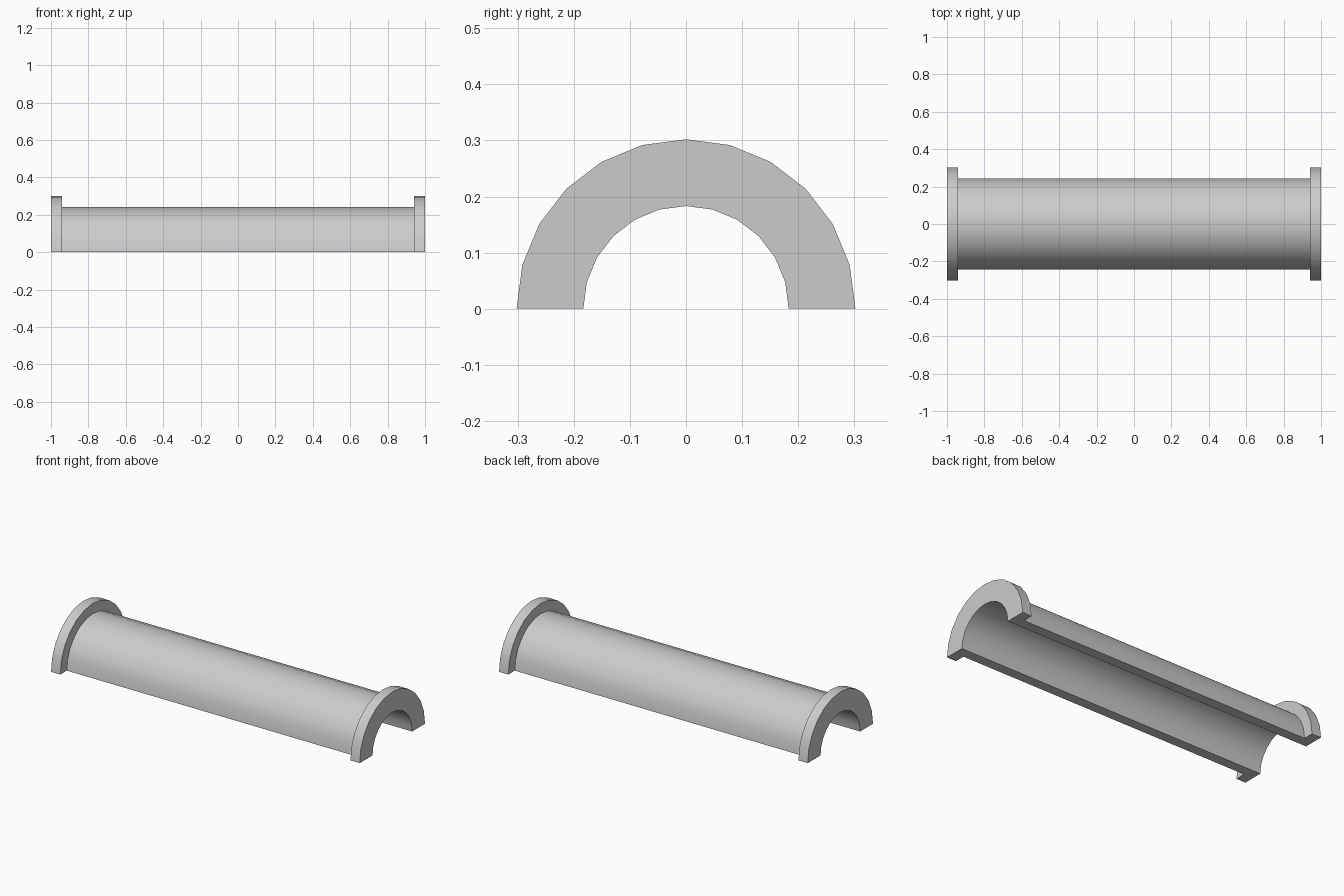
import bpy, bmesh, math
from mathutils import Vector

cube = bpy.data.objects.get("Cube")
if cube:
    bpy.data.objects.remove(cube, do_unlink=True)

BORE, TUBE, FLANGE = 0.183, 0.242, 0.302   # radii
END, SHOULDER = 1.0, 0.94                  # distances along x
SEGMENTS = 12

grey = bpy.data.materials.new("plain grey")
grey.use_nodes = True
colour = (0.6, 0.6, 0.6, 1)
grey.diffuse_color = colour
grey.node_tree.nodes["Principled BSDF"].inputs["Base Color"].default_value = colour

# Wall section: bore, flange, step down to the tube, mirrored to the other end
half = [(END, BORE), (END, FLANGE), (SHOULDER, FLANGE), (SHOULDER, TUBE)]
section = half + [(-x, r) for x, r in reversed(half)]

# Sweep the section through a half turn, with flat cut faces on the ground
bm = bmesh.new()
rings = []
for i in range(SEGMENTS + 1):
    a = math.pi * i / SEGMENTS
    rings.append([bm.verts.new(Vector((x, r * math.cos(a), r * math.sin(a))))
                  for x, r in section])
n = len(section)
for a, b in zip(rings, rings[1:]):
    for j in range(n):
        k = (j + 1) % n
        bm.faces.new((a[j], a[k], b[k], b[j]))
bm.faces.new(rings[0])
bm.faces.new(rings[-1])
bmesh.ops.recalc_face_normals(bm, faces=bm.faces)

mesh = bpy.data.meshes.new("half_pipe")
bm.to_mesh(mesh)
bm.free()
mesh.materials.append(grey)
pipe = bpy.data.objects.new("flanged_half_pipe", mesh)
bpy.context.collection.objects.link(pipe)

# Smooth curved walls, sharp rims
bpy.ops.object.select_all(action='DESELECT')
pipe.select_set(True)
bpy.context.view_layer.objects.active = pipe
bpy.ops.object.shade_smooth_by_angle(angle=math.radians(30))
